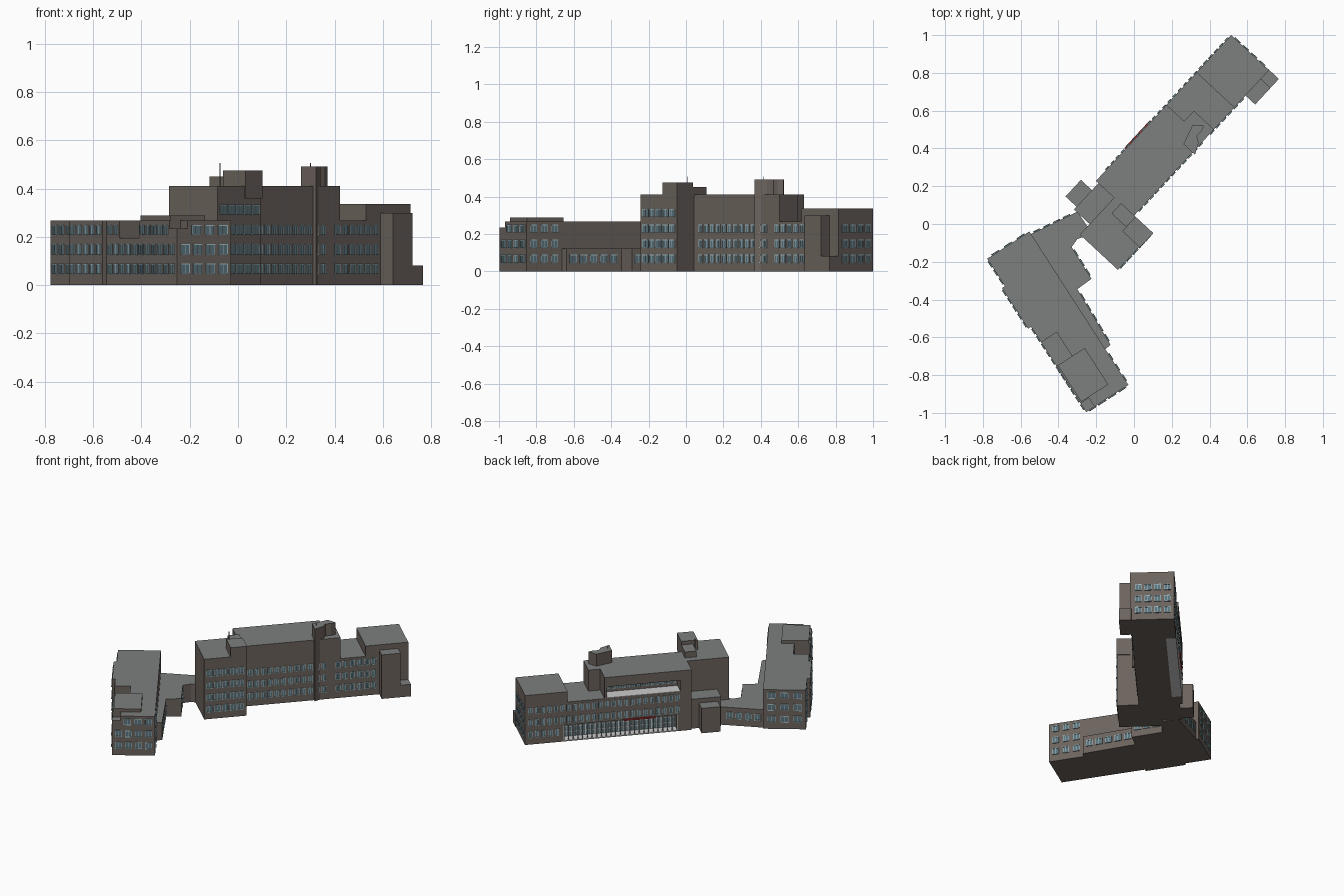
import bpy, bmesh
from mathutils import Vector

if "Cube" in bpy.data.objects:
    bpy.data.objects.remove(bpy.data.objects["Cube"])

def material(name, r, g, b):
    m = bpy.data.materials.new(name)
    m.diffuse_color = (r, g, b, 1)
    m.use_nodes = True
    m.node_tree.nodes["Principled BSDF"].inputs["Base Color"].default_value = m.diffuse_color
    return m

WALL = material("wall_brown", .15, .125, .11)
ROOF = material("roof_grey", .2, .215, .205)
GLASS = material("glass_blue", .10, .17, .20)
FRAME = material("frame_pale", .38, .52, .56)
WHITE = material("white_trim", .6, .62, .6)
RED = material("red_trim", .35, .03, .03)

def rect(frame, a0, a1, b0, b1):
    """Rectangle in a rotated plan frame, as world xy points."""
    a, b = frame
    return [a * s + b * t for s, t in ((a0, b0), (a1, b0), (a1, b1), (a0, b1))]

def build(name, prisms, mats, roof=False):
    """Prisms are (xy outline, bottom, top, material index)."""
    bm = bmesh.new()
    for pts, z0, z1, mi in prisms:
        lo = [bm.verts.new((p[0], p[1], z0)) for p in pts]
        hi = [bm.verts.new((p[0], p[1], z1)) for p in pts]
        n = len(pts)
        fs = [bm.faces.new(lo), bm.faces.new(hi)]
        fs += [bm.faces.new((lo[i], lo[(i + 1) % n], hi[(i + 1) % n], hi[i])) for i in range(n)]
        for f in fs:
            f.material_index = mi
        if roof:
            fs[1].material_index = 1
    bmesh.ops.recalc_face_normals(bm, faces=bm.faces[:])
    me = bpy.data.meshes.new(name)
    bm.to_mesh(me)
    bm.free()
    for m in mats:
        me.materials.append(m)
    ob = bpy.data.objects.new(name, me)
    bpy.context.collection.objects.link(ob)
    return ob

def blocks(name, frame, boxes):
    return build(name, [(rect(frame, *b[:4]), b[4], b[5], 0) for b in boxes], [WALL, ROOF], True)

Z = [(.046, .090), (.126, .170), (.208, .250), (.290, .334)]

def windows(name, a, b, out, count, rows, fill=.7):
    """Rows of two-pane windows along a wall from a to b, facing out."""
    d = (b - a).normalized()
    step = (b - a).length / count
    w = step * fill
    t = .003
    parts = []
    def bar(s0, s1, z0, z1, depth, mi):
        parts.append(([a + d * s0 - out * t, a + d * s1 - out * t,
                       a + d * s1 + out * depth, a + d * s0 + out * depth], z0, z1, mi))
    for r in rows:
        z0, z1 = Z[r]
        for i in range(count):
            c = step * (i + .5)
            l, h = c - w / 2, c + w / 2
            bar(l, h, z0, z1, .002, 0)
            bar(l, h, z1 - .004, z1, .005, 1)
            bar(l, h, z0, z0 + .004, .007, 1)
            for s in (l, c - .0015, h - .003):
                bar(s, s + .003, z0, z1, .004, 1)
    build(name, parts, [GLASS, FRAME])

def wall_windows(name, frame, along, s0, s1, t, sign, count, rows, fill=.7):
    """Windows on a wall of a frame: along axis 0 or 1, other coordinate t."""
    d, o = frame[along], frame[1 - along]
    windows(name, d * s0 + o * t, d * s1 + o * t, o * sign, count, rows, fill)

N = (Vector((.68, .733)), Vector((.733, -.68)))      # north wing: along, toward court
S = (Vector((.542, -.84)), Vector((.84, .542)))      # south wing: along, toward court

# North wing: end block, middle storeys, recessed arcade and terrace, upper storey
blocks("north_wing", N, [
    (.84, 1.083, -.303, -.03, 0, .337),
    (.813, .84, -.303, -.03, .11, .337),
    (.12, .84, -.24, -.03, 0, .11),
    (.03, .12, -.303, -.03, 0, .11),
    (.03, .813, -.303, -.03, .11, .267),
])
blocks("upper_storey", N, [
    (.03, .58, -.215, -.03, .267, .345),
    (.03, .10, -.303, -.215, .267, .345),
    (.565, .58, -.303, -.215, .267, .345),
    (.03, .58, -.303, -.03, .345, .41),
    (.58, .655, -.175, -.03, .267, .41),
])
blocks("end_stair", N, [(.90, 1.02, -.03, .04, 0, .30), (1.02, 1.085, -.037, .04, 0, .082)])

# Stair tower through the court facade
build("stair_tower", [([(.31, .524), (.37, .52), (.357, .49), (.333, .468), (.342, .43),
                        (.323, .366), (.262, .423)], 0, .492, 0)], [WALL, ROOF], True)

# Corner tower with roof plant
blocks("corner_tower", N, [(-.236, .03, -.172, .103, 0, .41)])
blocks("roof_plant", N, [(-.07, .034, -.02, .108, .36, .475), (-.04, .034, -.125, -.02, .40, .45)])

# Link between the wings
blocks("link_block", N, [(-.16, .04, -.285, -.14, 0, .20), (-.14, -.02, -.365, -.28, 0, .17)])
build("low_link", [([(-.56, -.06), (-.30, .065), (-.22, -.05), (-.30, -.08), (-.33, -.122), (-.225, -.29),
                     (-.30, -.345), (-.124, -.64), (-.16, -.67)], 0, .122, 0)], [WALL, ROOF], True)

# South wing with corner terraces, shallow bay and roof plant
blocks("south_wing", S, [
    (-.267, .26, -.753, -.487, 0, .267),
    (.26, .41, -.655, -.487, 0, .267),
    (.26, .41, -.753, -.655, 0, .195),
    (.41, .645, -.753, -.487, 0, .267),
    (.645, .70, -.70, -.487, 0, .267),
    (.645, .70, -.753, -.70, 0, .235),
    (-.094, .162, -.772, -.753, 0, .267),
])
blocks("south_roof_plant", S, [(.41, .64, -.745, -.575, .26, .289)])

# Recessed arcade: pale back wall, floor and columns, thin red canopy
arcade = [(rect(N, .12, .84, -.243, -.238), .005, .11, 1),
          (rect(N, .12, .84, -.303, -.24), 0, .006, 0)]
for i in range(25):
    u = .122 + i * .0298
    arcade.append((rect(N, u - .003, u + .003, -.303, -.297), 0, .11, 0))
    arcade.append((rect(N, u - .002, u + .002, -.246, -.24), 0, .11, 0))
for z in (.035, .07):
    arcade.append((rect(N, .12, .84, -.246, -.24), z, z + .004, 0))
build("arcade", arcade, [WHITE, GLASS])
build("entrance_canopy", [(rect(N, .26, .46, -.312, -.30), .106, .116, 0)], [RED])
build("terrace_floor", [(rect(N, .10, .565, -.302, -.215), .266, .270, 0)], [WHITE])

# North wing windows
wall_windows("court_windows_a", N, 0, .06, .57, -.03, 1, 12, (0, 1, 2))
wall_windows("court_windows_b", N, 0, .615, .89, -.03, 1, 6, (0, 1, 2))
wall_windows("street_windows", N, 0, .10, 1.07, -.303, -1, 24, (1, 2), .6)
wall_windows("street_end_windows", N, 0, .86, 1.07, -.303, -1, 5, (0,), .6)
wall_windows("terrace_windows", N, 0, .11, .56, -.215, -1, 14, (3,), .85)
wall_windows("north_end_windows", N, 1, -.29, -.05, 1.083, 1, 4, (0, 1, 2))
wall_windows("tower_windows", N, 0, -.225, .02, .103, 1, 5, (0, 1, 2, 3), .85)

# South wing windows
wall_windows("west_windows_a", S, 0, -.26, -.10, -.753, -1, 3, (0, 1, 2))
wall_windows("west_windows_b", S, 0, -.09, .158, -.772, -1, 5, (0, 1, 2))
wall_windows("west_windows_c", S, 0, .166, .69, -.753, -1, 11, (0, 1))
wall_windows("west_windows_d", S, 0, .166, .258, -.753, -1, 2, (2,))
wall_windows("west_windows_e", S, 0, .415, .64, -.753, -1, 5, (2,))
wall_windows("south_end_windows", S, 1, -.745, -.495, .70, 1, 4, (0, 1))
wall_windows("south_end_top_windows", S, 1, -.69, -.495, .70, 1, 3, (2,))
wall_windows("south_court_windows", S, 0, .49, .69, -.487, 1, 3, (0, 1, 2), .6)
wall_windows("south_back_windows", S, 1, -.74, -.50, -.267, -1, 3, (0, 1, 2), .6)

# Link windows
windows("low_link_windows", Vector((-.29, -.361)), Vector((-.13, -.63)), Vector((.859, .511)), 5, (0,))
windows("link_street_windows", Vector((-.54, -.05)), Vector((-.33, .051)), Vector((-.433, .901)), 4, (0,))
windows("link_court_windows", Vector((-.325, -.13)), Vector((-.23, -.282)), Vector((.848, .53)), 3, (0,))

# Roof masts
for i, (x, y) in enumerate(((-.075, .01), (.30, .415))):
    bpy.ops.mesh.primitive_cylinder_add(vertices=6, radius=.0018, depth=.10, location=(x, y, .457))
    bpy.context.object.name = "mast_%d" % (i + 1)
    bpy.context.object.data.materials.append(WALL)
